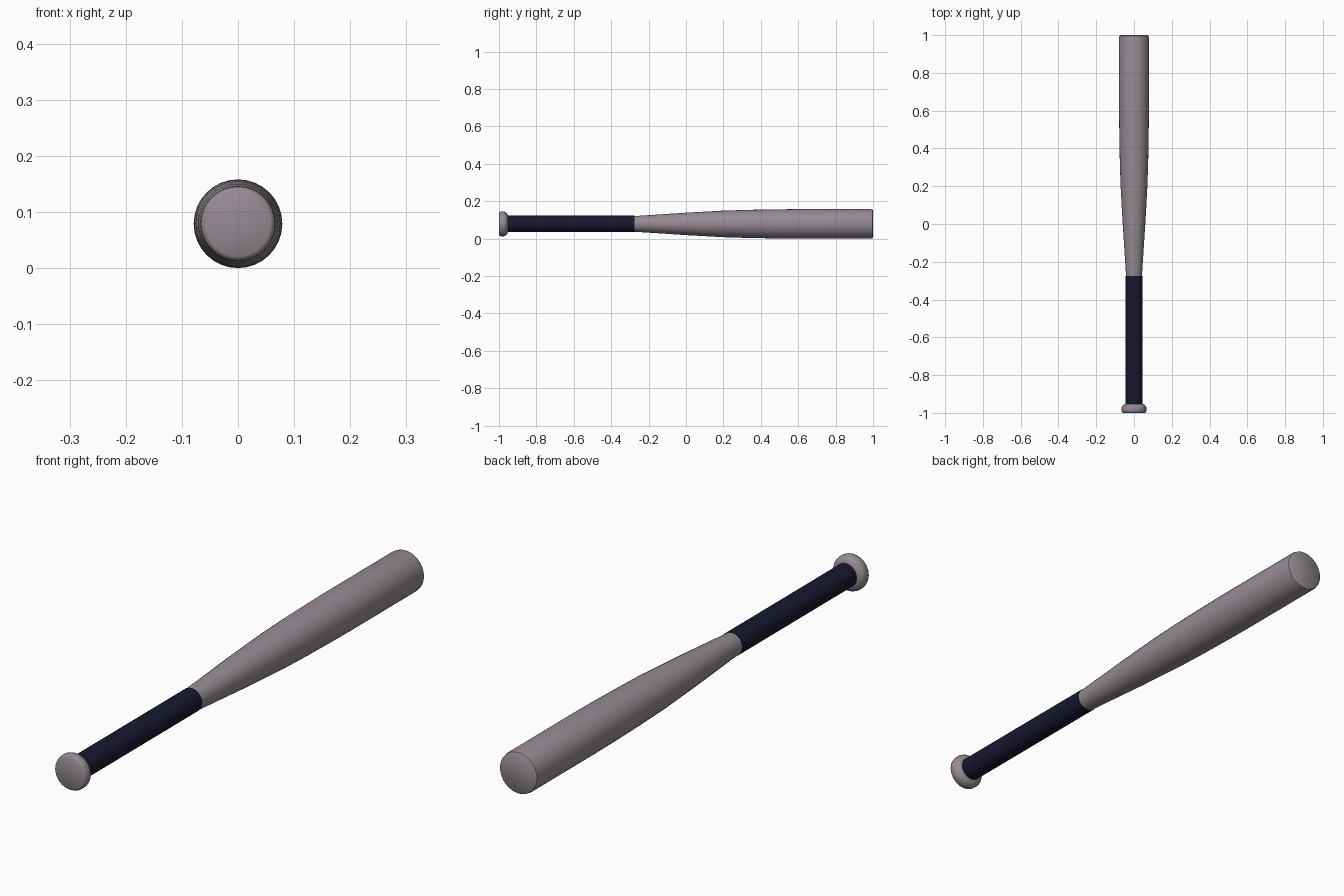
import bpy, bmesh
from math import cos, sin, tau, radians

if "Cube" in bpy.data.objects:
    bpy.data.objects.remove(bpy.data.objects["Cube"])

SIDES = 32
AXIS_Z = 0.079


def material(name, rgb):
    m = bpy.data.materials.new(name)
    m.diffuse_color = (*rgb, 1)
    m.use_nodes = True
    m.node_tree.nodes["Principled BSDF"].inputs["Base Color"].default_value = m.diffuse_color
    return m


def lathe(name, profile, mat):
    """Closed solid turned around the bat's axis from (y, radius) pairs."""
    bm = bmesh.new()
    rings = [[bm.verts.new((r * cos(tau * i / SIDES), y, AXIS_Z + r * sin(tau * i / SIDES)))
              for i in range(SIDES)] for y, r in profile]
    for a, b in zip(rings, rings[1:]):
        for i in range(SIDES):
            j = (i + 1) % SIDES
            bm.faces.new((a[i], a[j], b[j], b[i]))
    bm.faces.new(rings[0])
    bm.faces.new(rings[-1])
    bmesh.ops.recalc_face_normals(bm, faces=bm.faces)
    mesh = bpy.data.meshes.new(name)
    bm.to_mesh(mesh)
    bm.free()
    mesh.materials.append(mat)
    ob = bpy.data.objects.new(name, mesh)
    bpy.context.collection.objects.link(ob)
    bpy.ops.object.select_all(action='DESELECT')
    ob.select_set(True)
    bpy.context.view_layer.objects.active = ob
    bpy.ops.object.shade_smooth_by_angle(angle=radians(40))
    return ob


body = material("body_grey", (0.30, 0.26, 0.29))
navy = material("grip_navy", (0.009, 0.009, 0.03))

# Tapered barrel with a softened end
lathe("barrel", [(-0.275, 0.042), (-0.15, 0.050), (0.0, 0.060), (0.2, 0.071),
                 (0.35, 0.0755), (0.5, 0.078), (0.6, 0.079), (0.985, 0.079),
                 (0.996, 0.077), (1.0, 0.072)], body)

# Wrapped handle
lathe("grip", [(-0.96, 0.044), (-0.275, 0.044)], navy)

# Rounded end knob
lathe("knob", [(-1.0, 0.058), (-0.997, 0.063), (-0.989, 0.0665), (-0.975, 0.067),
               (-0.966, 0.064), (-0.957, 0.056), (-0.952, 0.044)], body)
